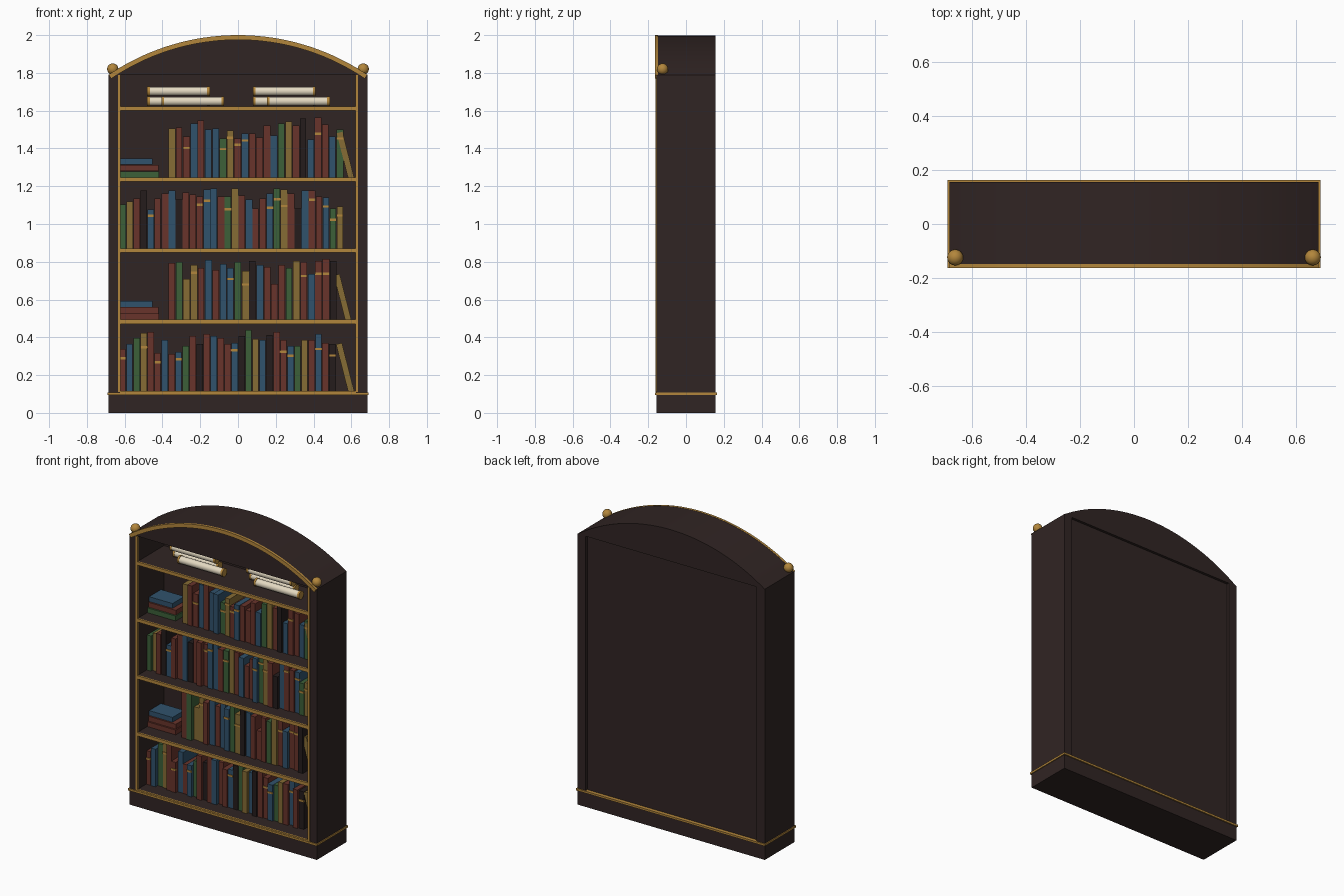
import bpy, bmesh, math, random
from mathutils import Matrix, Vector

random.seed(4)
if "Cube" in bpy.data.objects:
    bpy.data.objects.remove(bpy.data.objects["Cube"], do_unlink=True)


def material(name, r, g, b):
    m = bpy.data.materials.new(name)
    m.use_nodes = True
    m.diffuse_color = (r, g, b, 1)
    m.node_tree.nodes["Principled BSDF"].inputs["Base Color"].default_value = (r, g, b, 1)
    return m


WOOD = material("dark wood", 0.03, 0.018, 0.017)
BRASS = material("brass", 0.45, 0.24, 0.045)
PAPER = material("parchment", 0.78, 0.7, 0.54)
LEATHER = {
    "r": material("red leather", 0.14, 0.034, 0.024),
    "b": material("blue leather", 0.03, 0.085, 0.15),
    "g": material("green leather", 0.045, 0.115, 0.04),
    "m": material("mustard leather", 0.24, 0.15, 0.035),
    "k": material("black leather", 0.018, 0.012, 0.012),
}
ALL = [WOOD, BRASS, PAPER, *LEATHER.values()]


def finish(name, bm, mats):
    bmesh.ops.recalc_face_normals(bm, faces=bm.faces)
    mesh = bpy.data.meshes.new(name)
    bm.to_mesh(mesh)
    bm.free()
    for m in mats:
        mesh.materials.append(m)
    ob = bpy.data.objects.new(name, mesh)
    bpy.context.collection.objects.link(ob)
    return ob


def smooth(ob):
    bpy.ops.object.select_all(action="DESELECT")
    ob.select_set(True)
    bpy.context.view_layer.objects.active = ob
    bpy.ops.object.shade_smooth_by_angle(angle=math.radians(35))


def add_box(bm, lo, hi, index=0, lean=0):
    """Box between two corners, optionally leaning about its lower right edge."""
    lo, hi = Vector(lo), Vector(hi)
    size = hi - lo
    mat = Matrix.Translation((lo + hi) / 2) @ Matrix.Diagonal((*size, 1))
    if lean:
        pivot = Vector((hi.x, 0, lo.z))
        mat = (Matrix.Translation(pivot) @ Matrix.Rotation(lean, 4, "Y")
               @ Matrix.Translation(-pivot) @ mat)
    verts = bmesh.ops.create_cube(bm, size=1, matrix=mat)["verts"]
    for f in {f for v in verts for f in v.link_faces}:
        f.material_index = index


def box(name, lo, hi, mat):
    bm = bmesh.new()
    add_box(bm, lo, hi)
    return finish(name, bm, [mat])


def prism(name, outline, y0, y1, mat):
    """Extrude an x-z outline from y0 to y1."""
    bm = bmesh.new()
    face = bm.faces.new([bm.verts.new((x, y0, z)) for x, z in outline])
    out = bmesh.ops.extrude_face_region(bm, geom=[face])["geom"]
    verts = [v for v in out if isinstance(v, bmesh.types.BMVert)]
    bmesh.ops.translate(bm, verts=verts, vec=(0, y1 - y0, 0))
    ob = finish(name, bm, [mat])
    smooth(ob)
    return ob


# Carcass
W, D, INNER, EAVES, TOP = 0.685, 0.155, 0.625, 1.79, 2.0
PLINTH = 0.095
box("plinth", (-W, -D, 0), (W, D, PLINTH), WOOD)
box("back_panel", (-INNER, 0.12, PLINTH), (INNER, 0.138, EAVES), WOOD)
for side, name in ((-1, "right"), (1, "left")):
    xs = sorted((side * INNER, side * W))
    box(name + "_side_panel", (xs[0], -D, PLINTH), (xs[1], D, EAVES), WOOD)
    xs = sorted((side * 0.622, side * 0.636))
    box(name + "_upright_trim", (xs[0], -0.161, 0.11), (xs[1], -0.15, EAVES), BRASS)
box("base_trim", (-0.691, -0.163, PLINTH), (0.691, 0.163, 0.108), BRASS)

# Arched top and its brass edging
rise = TOP - EAVES
R = (W * W + rise * rise) / (2 * rise)
half = math.asin(W / R)


def arc(radius, steps=40):
    return [(radius * math.sin(a), TOP - R + radius * math.cos(a))
            for a in (half * (2 * i / steps - 1) for i in range(steps + 1))]


prism("arched_top", arc(R - 0.001), -D, D, WOOD)
prism("arch_trim", arc(R) + arc(R - 0.025)[::-1], -0.163, -0.148, BRASS)

# Round finials
for side, name in ((-1, "right"), (1, "left")):
    bm = bmesh.new()
    bmesh.ops.create_uvsphere(bm, u_segments=16, v_segments=10, radius=0.03,
                              matrix=Matrix.Translation((side * 0.663, -0.124, 1.82)))
    smooth(finish(name + "_finial", bm, [BRASS]))

# Shelves with brass front edges
shelf_tops = [0.117 + 0.3765 * i for i in range(5)]
for i, z in enumerate(shelf_tops):
    box(f"shelf_{i}", (-INNER, -0.15, z - 0.022), (INNER, 0.125, z), WOOD)
    box(f"shelf_trim_{i}", (-INNER, -0.16, z - 0.022), (INNER, -0.15, z), BRASS)

# Book rows: a colour letter per book (capital = banded spine), a height letter a-z
BACK, FRONT = 0.11, -0.055
rows = [
    (-0.627, 0.52, "RbgMrRbrBgrkrbrrBkgmbkrRBgmrBrK", "glrwxcpbdjtlvtrlmtzqpuxpjjppvml"),
    (-0.368, 0.525, "rgmMrbrbBgMkbrrrgmRbRRk", "vwftqyouqwnxtratqxwkxzx"),
    (-0.627, 0.56, "gmrkBrrbkrrRBbrGmrbrrBGMrkbRrBGM", "ilowdotwnusqxyqqyrneotyxtewwqpeg"),
    (-0.368, 0.56, "mrRbrbbGMRBrrrbgmrkbRrbG", "nofsvmndldiieqgsuqxcyrfm"),
]
keys = list(LEATHER)
for n, (start, end, colours, heights) in enumerate(rows):
    bm = bmesh.new()
    floor = shelf_tops[n]
    pitch = (end - start) / len(colours)
    for i, (c, h) in enumerate(zip(colours, heights)):
        x0 = max(start + i * pitch, -0.622)
        x1 = start + (i + random.uniform(0.86, 0.96)) * pitch
        front = FRONT + random.uniform(-0.014, 0.014)
        tall = 0.19 + 0.0053 * (ord(h) - ord("a"))
        add_box(bm, (x0, front, floor), (x1, BACK, floor + tall),
                3 + keys.index(c.lower()))
        if c.isupper():
            z = floor + tall * random.uniform(0.72, 0.86)
            add_box(bm, (x0 - 0.001, front - 0.004, z - 0.006),
                    (x1 + 0.001, front + 0.005, z + 0.006), 1)
    finish(f"book_row_{n}", bm, ALL)

# Books leaning at the row ends
for n, right, tall in ((0, 0.615, 0.262), (1, 0.6, 0.25), (3, 0.615, 0.25)):
    bm = bmesh.new()
    z = shelf_tops[n]
    add_box(bm, (right - 0.032, FRONT, z), (right, BACK, z + tall), lean=-0.25)
    finish(f"leaning_book_{n}", bm, [LEATHER["m"]])

# Flat stacks of three books
for n, colours in ((1, "rrb"), (3, "grb")):
    bm = bmesh.new()
    for i, (c, long) in enumerate(zip(colours, (0.205, 0.2, 0.17))):
        z = shelf_tops[n] + 0.034 * i
        add_box(bm, (-0.622, FRONT + 0.008 * i, z), (-0.622 + long, 0.085, z + 0.032),
                3 + keys.index(c))
    finish(f"book_stack_{n}", bm, ALL)


# Scrolls piled on the top shelf
def add_cylinder(bm, x0, x1, y, z, radius, index):
    mat = Matrix.Translation(((x0 + x1) / 2, y, z)) @ Matrix.Rotation(math.pi / 2, 4, "Y")
    verts = bmesh.ops.create_cone(bm, cap_ends=True, segments=14, radius1=radius,
                                  radius2=radius, depth=x1 - x0, matrix=mat)["verts"]
    for f in {f for v in verts for f in v.link_faces}:
        f.material_index = index


for start, name in ((-0.48, "right"), (0.08, "left")):
    for k, (dx, y, dz) in enumerate(((0.075, -0.033, 0.027), (0, 0.027, 0.027), (0, -0.003, 0.08))):
        bm = bmesh.new()
        x0, z = start + dx, shelf_tops[4] + dz
        x1 = x0 + 0.33
        add_cylinder(bm, x0, x1, y, z, 0.024, 2)
        for a in (x0, x1 - 0.012):
            add_cylinder(bm, a - 0.001, a + 0.013, y, z, 0.0265, 1)
        smooth(finish(f"{name}_scroll_{k}", bm, ALL))
